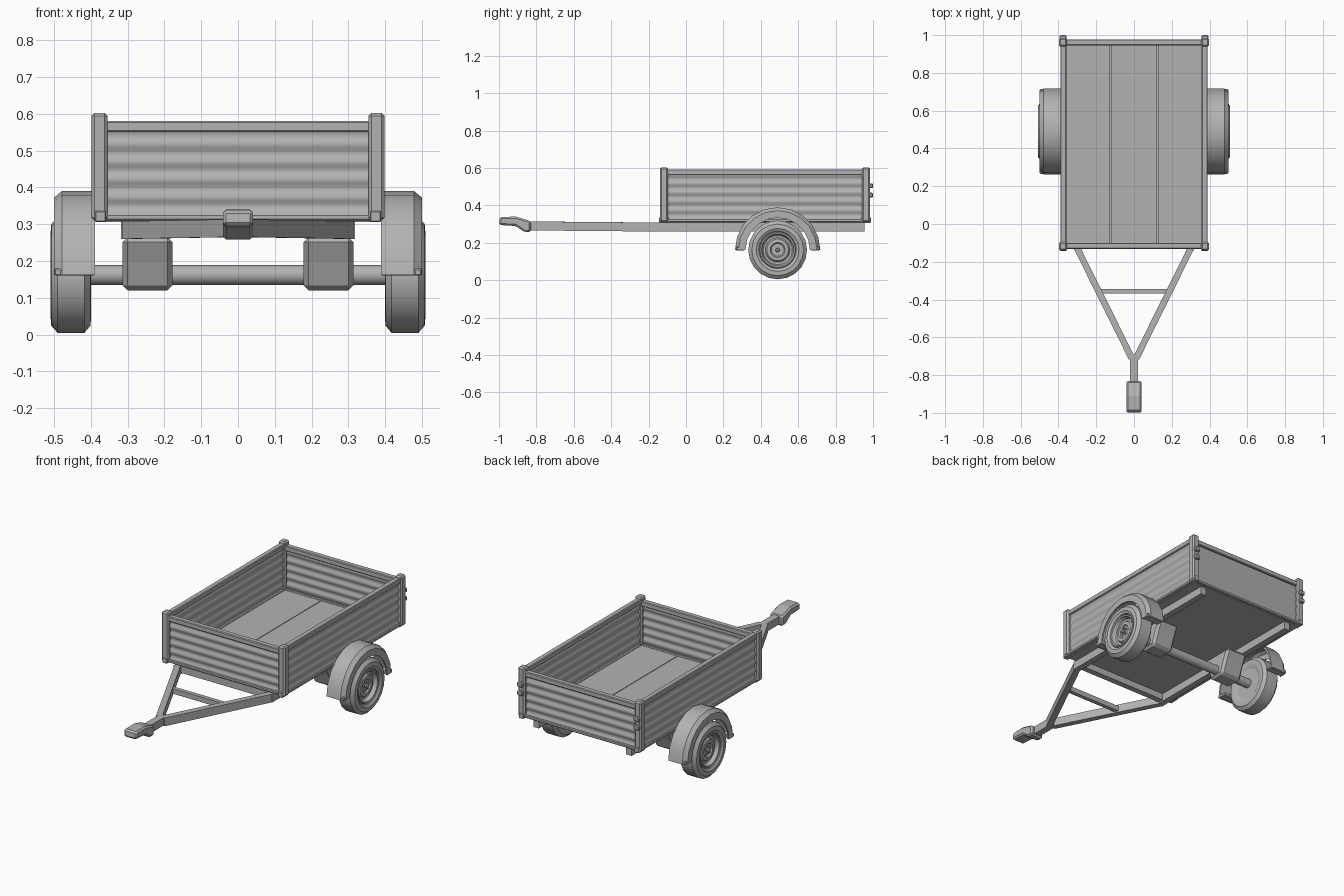
import bpy, bmesh
from math import pi, cos, radians
from mathutils import Vector, Matrix

cube = bpy.data.objects.get("Cube")
if cube:
    bpy.data.objects.remove(cube)

grey = bpy.data.materials.new("plain grey")
grey.use_nodes = True
grey.diffuse_color = (0.45, 0.45, 0.45, 1)
bsdf = next(n for n in grey.node_tree.nodes if n.type == 'BSDF_PRINCIPLED')
bsdf.inputs["Base Color"].default_value = (0.45, 0.45, 0.45, 1)


def finish(name, bm, mirror="", bevel=0, smooth=False, axis_y=0.0):
    """Turn a bmesh into an object, with optional mirroring and bevel."""
    bmesh.ops.recalc_face_normals(bm, faces=bm.faces)
    mesh = bpy.data.meshes.new(name)
    bm.to_mesh(mesh)
    bm.free()
    mesh.materials.append(grey)
    ob = bpy.data.objects.new(name, mesh)
    bpy.context.collection.objects.link(ob)
    if bevel:
        mod = ob.modifiers.new("bevel", 'BEVEL')
        mod.width, mod.segments = bevel, 1
    if mirror:
        mod = ob.modifiers.new("mirror", 'MIRROR')
        mod.use_axis = ("x" in mirror, "y" in mirror, False)
        if "y" in mirror:
            ob.location.y = axis_y
            mesh.transform(Matrix.Translation((0, -axis_y, 0)))
    if smooth:
        bpy.ops.object.select_all(action='DESELECT')
        ob.select_set(True)
        bpy.context.view_layer.objects.active = ob
        bpy.ops.object.shade_smooth_by_angle(angle=radians(32))
    return ob


def box(name, x, y, z, **kw):
    """Box from its three (low, high) ranges."""
    bm = bmesh.new()
    size = [b - a for a, b in (x, y, z)]
    mid = [(a + b) / 2 for a, b in (x, y, z)]
    bmesh.ops.create_cube(bm, size=1, matrix=Matrix.Translation(mid) @ Matrix.Diagonal((*size, 1)))
    return finish(name, bm, **kw)


def beam(name, start, end, width, height, **kw):
    """Rectangular tube between two points."""
    a, b = Vector(start), Vector(end)
    turn = (b - a).to_track_quat('Y', 'Z').to_matrix().to_4x4()
    bm = bmesh.new()
    bmesh.ops.create_cube(bm, size=1, matrix=Matrix.Translation((a + b) / 2) @ turn
                          @ Matrix.Diagonal((width, (b - a).length, height, 1)))
    return finish(name, bm, **kw)


def prism(name, points, to_3d, shift, **kw):
    """Closed outline extruded along a vector."""
    bm = bmesh.new()
    face = bm.faces.new([bm.verts.new(to_3d(*p)) for p in points])
    out = bmesh.ops.extrude_face_region(bm, geom=[face])
    bmesh.ops.translate(bm, vec=shift, verts=[v for v in out["geom"] if isinstance(v, bmesh.types.BMVert)])
    return finish(name, bm, **kw)


def lathe(name, profile, centre, steps, angle=2 * pi, first=(0, 1, 0), **kw):
    """Spin (x, radius) points around a line parallel to x."""
    bm = bmesh.new()
    c, d = Vector(centre), Vector(first)
    vs = [bm.verts.new(c + Vector((x, 0, 0)) + d * r) for x, r in profile]
    edges = [bm.edges.new(p) for p in zip(vs, vs[1:])]
    bmesh.ops.spin(bm, geom=vs + edges, cent=c, axis=(1, 0, 0), angle=angle, steps=steps)
    bmesh.ops.remove_doubles(bm, verts=bm.verts, dist=0.0002)
    return finish(name, bm, smooth=True, **kw)


# Bed: y middle used for front-to-back mirroring
FRONT, BACK = -0.14, 0.985
MID = (FRONT + BACK) / 2

# Corner posts with chamfered edges and small feet
box("corner_posts", (0.354, 0.398), (BACK - 0.045, BACK), (0.31, 0.602),
    mirror="xy", axis_y=MID, bevel=0.008)
box("post_feet", (0.358, 0.389), (BACK - 0.05, BACK + 0.004), (0.306, 0.336),
    mirror="xy", axis_y=MID, bevel=0.003)

# Corrugated wall outline: (depth, height), ribbed on both faces
LOW, HIGH, RIBS, STEPS = 0.325, 0.565, 5, 30
wave = [(0.004 * cos(2 * pi * RIBS * i / STEPS), LOW + (HIGH - LOW) * i / STEPS) for i in range(STEPS + 1)]
wall = [(w + 0.005, z) for w, z in wave] + [(w - 0.005, z) for w, z in reversed(wave)]
prism("side_walls", wall, lambda w, z: (0.374 + w, FRONT + 0.03, z), (0, BACK - FRONT - 0.06, 0),
      mirror="x", smooth=True)
prism("end_walls", wall, lambda w, z: (-0.365, BACK - 0.024 + w, z), (0.73, 0, 0),
      mirror="y", axis_y=MID, smooth=True)

# Rails above and below the walls
for part, low, high in (("top", 0.562, 0.592), ("bottom", 0.31, 0.328)):
    drop = 0.012 if part == "top" else 0
    box(f"{part}_side_rails", (0.358, 0.39), (FRONT + 0.02, BACK - 0.02), (low, high), mirror="x", bevel=0.004)
    box(f"{part}_end_rails", (-0.37, 0.37), (BACK - 0.04, BACK - 0.008), (low - drop, high - drop),
        mirror="y", axis_y=MID, bevel=0.004)

# Floor planks with narrow gaps
box("floor_base", (-0.37, 0.37), (FRONT + 0.02, BACK - 0.02), (0.306, 0.312))
for name, a, b in (("right", -0.365, -0.127), ("middle", -0.123, 0.123), ("left", 0.127, 0.365)):
    box(f"floor_plank_{name}", (a, b), (FRONT + 0.03, BACK - 0.03), (0.31, 0.322))

# Chassis and drawbar
box("chassis_rails", (0.282, 0.318), (-0.14, 0.955), (0.26, 0.308), mirror="x")
box("front_cross_member", (-0.3, 0.3), (-0.125, -0.09), (0.268, 0.308))
beam("drawbar_arms", (0.3, -0.13, 0.284), (0.012, -0.71, 0.289), 0.034, 0.048, mirror="x")
box("drawbar_tongue", (-0.02, 0.02), (-0.86, -0.69), (0.267, 0.313))
box("drawbar_brace", (-0.19, 0.19), (-0.367, -0.343), (0.27, 0.3))

# Hitch coupler
hitch = [(-1, 0.295), (-0.995, 0.338), (-0.91, 0.34), (-0.83, 0.316), (-0.83, 0.258), (-0.865, 0.258), (-0.91, 0.29)]
prism("hitch_coupler", hitch, lambda y, z: (-0.041, y, z), (0.082, 0, 0), bevel=0.009)

# Axle and its brackets
WHEEL = (0, 0.49, 0.162)
lathe("axle", [(-0.42, 0), (-0.42, 0.027), (0.42, 0.027), (0.42, 0)], WHEEL, 16)
bracket = [(0.38, 0.265), (0.60, 0.265), (0.57, 0.2), (0.54, 0.12), (0.44, 0.12), (0.41, 0.2)]
prism("axle_brackets", bracket, lambda y, z: (0.178, y, z), (0.136, 0, 0), mirror="x", bevel=0.014)

# Wheels
tyre = [(0.41, 0.09), (0.399, 0.115), (0.401, 0.138), (0.417, 0.157), (0.49, 0.157),
        (0.507, 0.138), (0.509, 0.115), (0.5, 0.1), (0.492, 0.097)]
lathe("tyres", tyre, WHEEL, 20, mirror="x")
rim = [(0.41, 0), (0.41, 0.097), (0.492, 0.099), (0.5, 0.094), (0.498, 0.086), (0.476, 0.078), (0.474, 0.066),
       (0.486, 0.058), (0.488, 0.04), (0.48, 0.034), (0.48, 0)]
lathe("rims", rim, WHEEL, 24, mirror="x")
lathe("hub_caps", [(0.478, 0.012), (0.494, 0.012), (0.498, 0.007), (0.498, 0)], WHEEL, 10, mirror="x")
for i in range(5):
    spot = Vector(WHEEL) + Matrix.Rotation(i * 2 * pi / 5, 3, 'X') @ Vector((0, 0, 0.022))
    lathe(f"wheel_nuts_{i + 1}", [(0.478, 0.005), (0.488, 0.005), (0.488, 0)], spot, 6, mirror="x")

# Mudguards: half-round shells with a side lip
guard = [(0.388, 0.218), (0.388, 0.228), (0.478, 0.228), (0.5, 0.21), (0.5, 0.172),
         (0.492, 0.172), (0.492, 0.204), (0.475, 0.218), (0.388, 0.218)]
lathe("mudguards", guard, WHEEL, 10, angle=pi, mirror="x")
box("mudguard_ends", (0.388, 0.499), (0.666, 0.714), (0.16, 0.18), mirror="xy", axis_y=WHEEL[1], bevel=0.004)

# Tailgate latches
for i, z in enumerate((0.455, 0.505)):
    box(f"tailgate_latches_{i + 1}", (0.358, 0.394), (BACK - 0.005, 1), (z - 0.013, z + 0.013),
        mirror="x", bevel=0.005)
